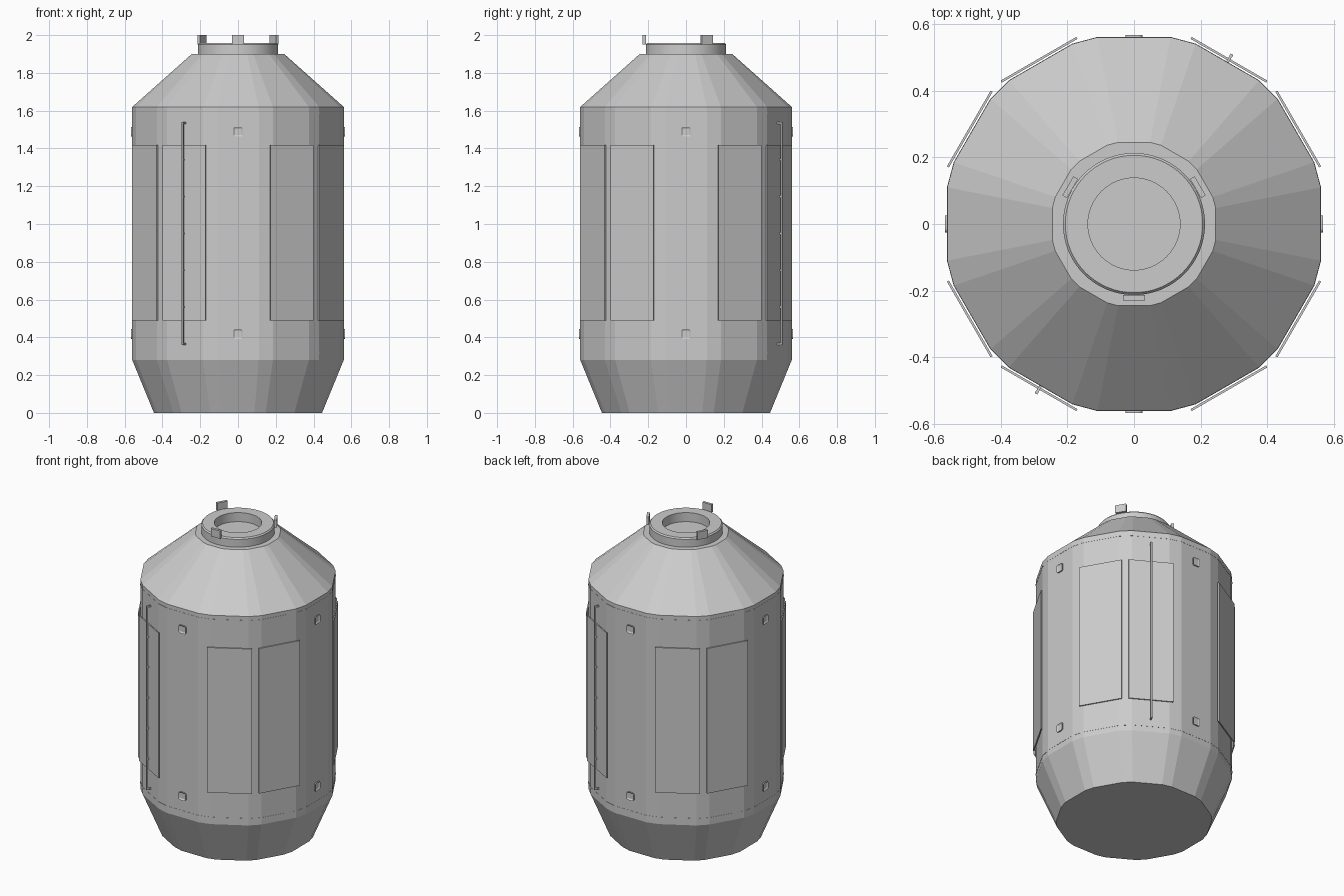
import bpy, bmesh
from math import radians, cos, sin, pi
from mathutils import Matrix, Vector

cube = bpy.data.objects.get("Cube")
if cube:
    bpy.data.objects.remove(cube, do_unlink=True)

grey = bpy.data.materials.new("light grey metal")
grey.use_nodes = True
colour = (0.6, 0.6, 0.6, 1)
grey.diffuse_color = colour
shader = next(n for n in grey.node_tree.nodes if n.type == 'BSDF_PRINCIPLED')
shader.inputs["Base Color"].default_value = colour


def finish(name, bm):
    bmesh.ops.recalc_face_normals(bm, faces=bm.faces)
    mesh = bpy.data.meshes.new(name)
    bm.to_mesh(mesh)
    bm.free()
    mesh.materials.append(grey)
    obj = bpy.data.objects.new(name, mesh)
    bpy.context.collection.objects.link(obj)
    return obj


def loft(name, profile, angles, closed=False):
    """Skin rings of (radius, height) over the given corner angles."""
    bm = bmesh.new()
    rings = [[bm.verts.new((r * cos(a), r * sin(a), z)) for a in angles]
             for r, z in profile]
    pairs = list(zip(rings, rings[1:]))
    if closed:
        pairs.append((rings[-1], rings[0]))
    n = len(angles)
    for low, high in pairs:
        for i in range(n):
            j = (i + 1) % n
            bm.faces.new((low[i], low[j], high[j], high[i]))
    if not closed:
        bm.faces.new(rings[0])
        bm.faces.new(rings[-1])
    return finish(name, bm)


def box(name, angle, centre, size, bevel=0.0):
    """Box in a turned frame: x outward, y along the wall, z up."""
    bm = bmesh.new()
    bmesh.ops.create_cube(bm, size=1)
    bmesh.ops.scale(bm, vec=size, verts=bm.verts)
    if bevel:
        edges = [e for e in bm.edges
                 if abs(e.verts[0].co.x - e.verts[1].co.x) > size[0] / 2]
        bmesh.ops.bevel(bm, geom=edges, offset=bevel, segments=3,
                        profile=0.5, affect='EDGES')
        # Shallow recess in the outer face
        outer = [f for f in bm.faces
                 if f.calc_center_median().x > size[0] * 0.45]
        bmesh.ops.inset_region(bm, faces=outer, thickness=0.009)
        bmesh.ops.translate(bm, vec=(-0.006, 0, 0),
                            verts=list({v for f in outer for v in f.verts}))
    bmesh.ops.translate(bm, vec=centre, verts=bm.verts)
    bmesh.ops.rotate(bm, cent=(0, 0, 0), verts=bm.verts,
                     matrix=Matrix.Rotation(radians(angle), 3, 'Z'))
    return finish(name, bm)


# Twelve flat walls with narrow chamfers between them
half = radians(11.1)
corners = [radians(k * 30) + s * half for k in range(12) for s in (-1, 1)]
k = 1 / cos(half)
loft("hull", [(0.445 * k, 0), (0.56 * k, 0.28), (0.56 * k, 1.62),
              (0.245 * k, 1.90)], corners)

# Thin seam bands around the hull
for label, z in (("lower", 0.32), ("upper", 1.59)):
    loft(label + "_seam", [(0.555 * k, z - 0.005), (0.561 * k, z - 0.005),
                           (0.561 * k, z + 0.005), (0.555 * k, z + 0.005)],
         corners, closed=True)

# Round docking collar with an open, shallow well
circle = [2 * pi * i / 64 for i in range(64)]
collar = loft("docking_collar",
              [(0.213, 1.89), (0.213, 1.95), (0.206, 1.958),
               (0.138, 1.958), (0.138, 1.89)], circle, closed=True)
bpy.context.view_layer.objects.active = collar
collar.select_set(True)
bpy.ops.object.shade_smooth_by_angle(angle=radians(30))

# Three guide tabs on the collar
for angle in (30, 150, 270):
    box("guide_tab", angle, (0.221, 0, 1.975), (0.016, 0.066, 0.05))

# Wall panels, in pairs at each diagonal
for quarter in range(4):
    for offset in (30, 60):
        box("wall_panel", quarter * 90 + offset, (0.569, 0, 0.953),
            (0.007, 0.262, 0.93))

# Small square fittings on the four main walls
for quarter in range(4):
    for z in (0.418, 1.488):
        box("square_fitting", quarter * 90, (0.56, 0, z),
            (0.014, 0.052, 0.052), bevel=0.012)

# Handrails with standoffs on two opposite walls
for angle in (60, 240):
    box("handrail", angle, (0.584, 0, 0.95), (0.008, 0.009, 1.18))
    for i in range(7):
        box("rail_standoff", angle, (0.571, 0, 0.365 + i * 0.195),
            (0.026, 0.008, 0.01))
